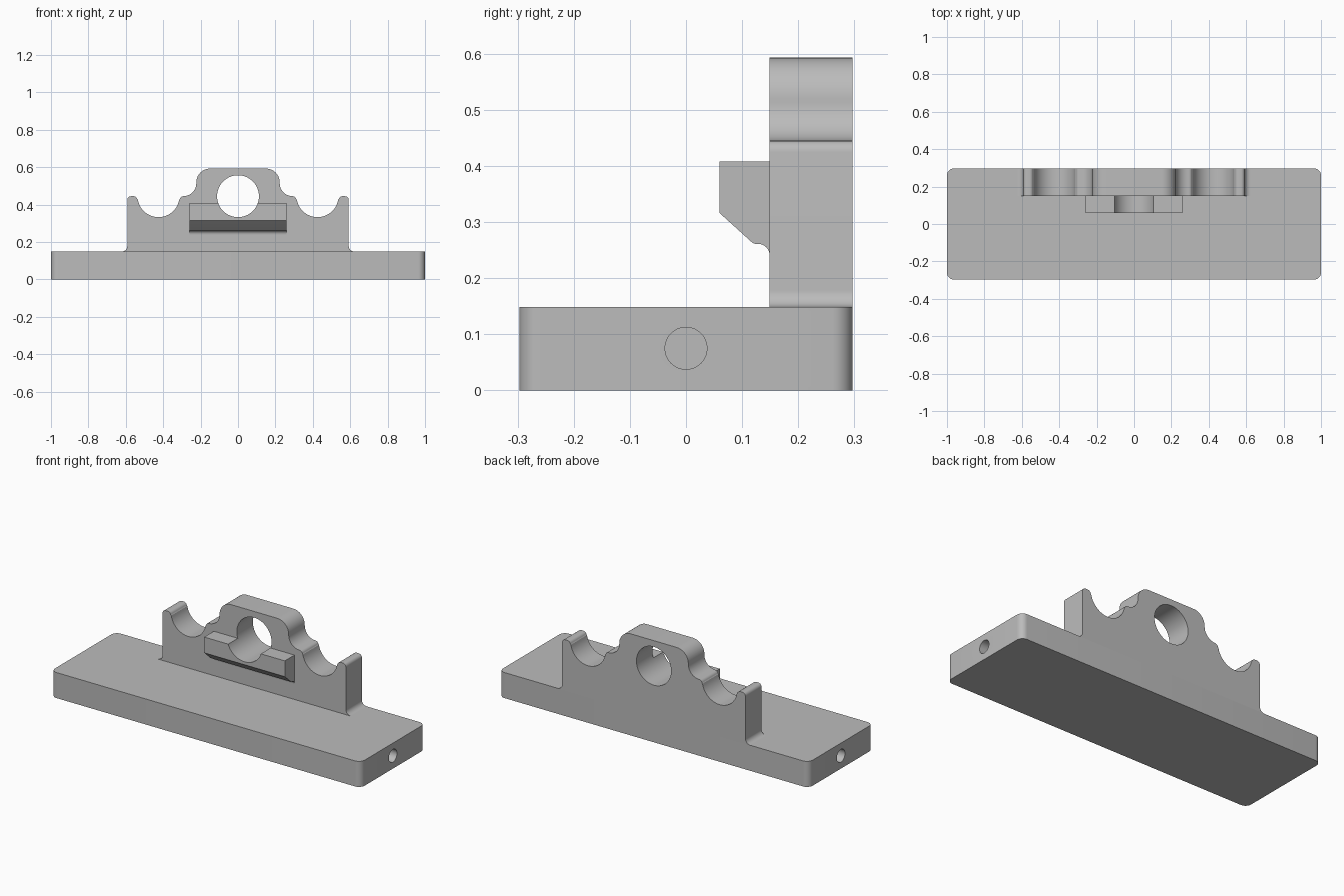
import bpy, bmesh
from math import sin, cos, radians
from mathutils import Vector

if "Cube" in bpy.data.objects:
    bpy.data.objects.remove(bpy.data.objects["Cube"])

grey = bpy.data.materials.new("plain grey")
grey.use_nodes = True
grey.diffuse_color = (0.5, 0.5, 0.5, 1)
grey.node_tree.nodes["Principled BSDF"].inputs["Base Color"].default_value = (0.5, 0.5, 0.5, 1)


def arc(cx, cy, r, start, end, steps=10):
    """Points on a circular arc, angles in degrees."""
    angles = [radians(start + (end - start) * i / steps) for i in range(steps + 1)]
    return [(cx + r * cos(a), cy + r * sin(a)) for a in angles]


def prism(name, outline, place, sweep):
    """Extrude a 2D outline, mapped to 3D by place(u, v), along sweep."""
    bm = bmesh.new()
    face = bm.faces.new([bm.verts.new(place(u, v)) for u, v in outline])
    new = bmesh.ops.extrude_face_region(bm, geom=[face])["geom"]
    verts = [g for g in new if isinstance(g, bmesh.types.BMVert)]
    bmesh.ops.translate(bm, verts=verts, vec=Vector(sweep))
    bmesh.ops.recalc_face_normals(bm, faces=bm.faces)
    mesh = bpy.data.meshes.new(name)
    bm.to_mesh(mesh)
    bm.free()
    obj = bpy.data.objects.new(name, mesh)
    bpy.context.collection.objects.link(obj)
    mesh.materials.append(grey)
    return obj


def select(obj):
    bpy.ops.object.select_all(action="DESELECT")
    obj.select_set(True)
    bpy.context.view_layer.objects.active = obj


def cut(obj, cutter):
    cutter.hide_render = True
    mod = obj.modifiers.new("hole", "BOOLEAN")
    mod.operation = "DIFFERENCE"
    mod.solver = "EXACT"
    mod.object = cutter
    select(obj)
    bpy.ops.object.modifier_apply(modifier=mod.name)


WALL, BACK, DECK = 0.149, 0.297, 0.149   # wall front, wall back, base top
BORE_Z, BORE_R = 0.445, 0.112

# Base slab with rounded vertical corners
r = 0.037
base_outline = []
for sx, sy, a in ((1, 1, 0), (-1, 1, 90), (-1, -1, 180), (1, -1, 270)):
    base_outline += arc(sx * (1 - r), sy * (BACK - r), r, a, a + 90, 8)
base = prism("base_slab", base_outline, lambda x, y: (x, y, 0), (0, 0, DECK))

# Blind holes in both ends of the base
end_cutters = []
for side in (-1, 1):
    end_cutters.append(prism("end_hole_cutter", arc(0, 0.075, 0.0375, 0, 360, 32)[:-1],
                             lambda y, z: (side * 1.1, y, z), (-side * 0.4, 0, 0)))
    cut(base, end_cutters[-1])

# Upright wall: right half of the profile, then mirrored
half = arc(0.622, DECK + 0.03, 0.03, 270, 180)               # foot fillet
half += arc(0.572, 0.425, 0.02, 0, 90, 6)                    # outer lip
half += arc(0.558, 0.425, 0.02, 90, 170, 6)
half += arc(0.425, BORE_Z, BORE_R, -10, -170, 28)            # open cup
half += arc(0.292, 0.425, 0.02, 10, 90, 6)                   # inner lip
half += arc(0.292, 0.514, 0.069, 270, 180)                   # concave shoulder
half += arc(0.149, 0.519, 0.074, 0, 90)                      # rounded top
profile = half + [(-x, z) for x, z in reversed(half)]
wall = prism("saddle_wall", profile, lambda x, z: (x, WALL, z), (0, BACK - WALL, 0))

# Front ledge with sloped underside blending into the wall
ledge_side = [(WALL, 0.408), (0.06, 0.408), (0.06, 0.316)]
ledge_side += arc(0.126, 0.275, 0.014, 225, 270, 4)
ledge_side += arc(0.129, 0.241, 0.02, 90, 0, 6)
ledge = prism("front_ledge", ledge_side, lambda y, z: (-0.26, y, z), (0.52, 0, 0))

# Central bore through wall and ledge
bore = prism("bore_cutter", arc(0, BORE_Z, BORE_R, 0, 360, 64)[:-1],
             lambda x, z: (x, -0.1, z), (0, 0.6, 0))
for part in (wall, ledge):
    cut(part, bore)

for cutter in end_cutters + [bore]:
    bpy.data.objects.remove(cutter)

for part in (base, wall, ledge):
    select(part)
    bpy.ops.object.shade_smooth_by_angle(angle=radians(30))
